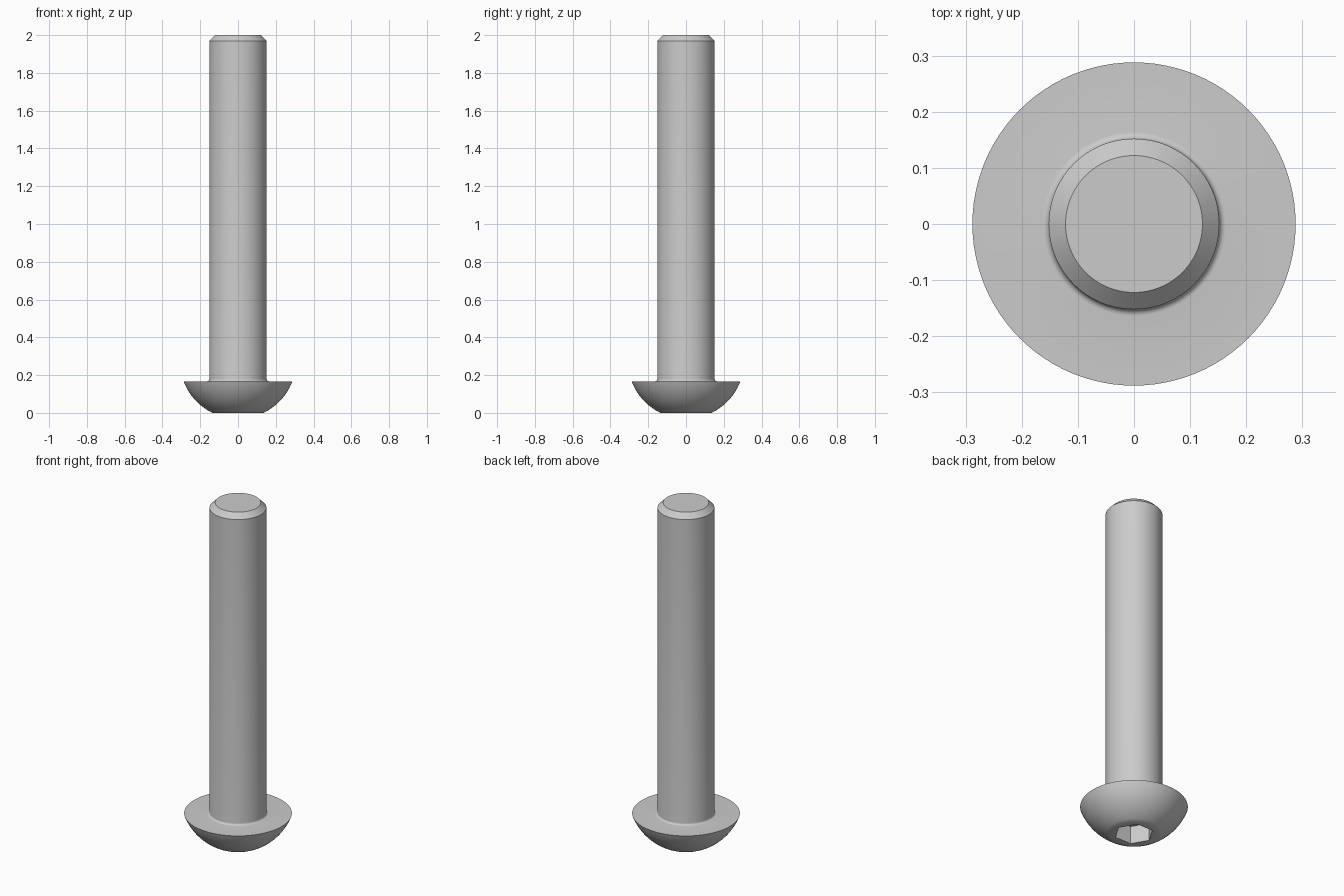
import bpy
import bmesh
from math import radians, sin, cos, pi, sqrt, atan2

cube = bpy.data.objects.get("Cube")
if cube:
    bpy.data.objects.remove(cube, do_unlink=True)

SEGMENTS = 96
SHAFT_R, HEAD_R, FLAT_R = 0.152, 0.288, 0.135
HEAD_H, LENGTH, CHAMFER, FILLET = 0.167, 2.0, 0.03, 0.012
HEX_APOTHEM, SOCKET_DEPTH = 0.091, 0.105

steel = bpy.data.materials.new("grey steel")
steel.use_nodes = True
colour = (0.6, 0.6, 0.6, 1)
steel.diffuse_color = colour
steel.node_tree.nodes["Principled BSDF"].inputs["Base Color"].default_value = colour


def arc(cx, cz, radius, start, end, steps):
    """Points along an arc in the radius/height plane."""
    angles = [start + (end - start) * i / steps for i in range(steps + 1)]
    return [(cx + radius * cos(a), cz + radius * sin(a), False) for a in angles]


def hex_scale(angle):
    """Distance to a hexagon of unit apothem, with corners on the x axis."""
    return 1 / cos(angle % (pi / 3) - pi / 6)


def lathe(name, profile):
    """Turn (radius, z, is_hex) rings into a capped solid."""
    bm = bmesh.new()
    rings = []
    for radius, z, is_hex in profile:
        ring = []
        for i in range(SEGMENTS):
            a = 2 * pi * i / SEGMENTS
            r = radius * (hex_scale(a) if is_hex else 1)
            ring.append(bm.verts.new((r * cos(a), r * sin(a), z)))
        rings.append(ring)
    for low, high in zip(rings, rings[1:]):
        for i in range(SEGMENTS):
            j = (i + 1) % SEGMENTS
            bm.faces.new((low[i], low[j], high[j], high[i]))
    bm.faces.new(list(reversed(rings[0])))
    bm.faces.new(rings[-1])
    bmesh.ops.recalc_face_normals(bm, faces=bm.faces)
    mesh = bpy.data.meshes.new(name)
    bm.to_mesh(mesh)
    bm.free()
    mesh.materials.append(steel)
    obj = bpy.data.objects.new(name, mesh)
    bpy.context.collection.objects.link(obj)
    bpy.ops.object.select_all(action='DESELECT')
    obj.select_set(True)
    bpy.context.view_layer.objects.active = obj
    bpy.ops.object.shade_smooth_by_angle(angle=radians(30))
    return obj


# Hexagonal socket, from its floor down to the flat end of the head
socket = [(HEX_APOTHEM, SOCKET_DEPTH, True), (HEX_APOTHEM, 0, True)]

# Domed head: arc centred on the axis, from the flat end to the rim
dome_z = (HEAD_R**2 + HEAD_H**2 - FLAT_R**2) / (2 * HEAD_H)
dome_r = sqrt(FLAT_R**2 + dome_z**2)
dome = arc(0, dome_z, dome_r, atan2(-dome_z, FLAT_R),
           atan2(HEAD_H - dome_z, HEAD_R), 14)

# Small fillet where the shaft meets the head
neck = arc(SHAFT_R + FILLET, HEAD_H + FILLET, FILLET, 1.5 * pi, pi, 6)

# Plain shaft with a chamfered tip
shaft = [(SHAFT_R, LENGTH - CHAMFER, False), (SHAFT_R - CHAMFER, LENGTH, False)]

lathe("button_head_screw", socket + dome + neck + shaft)
